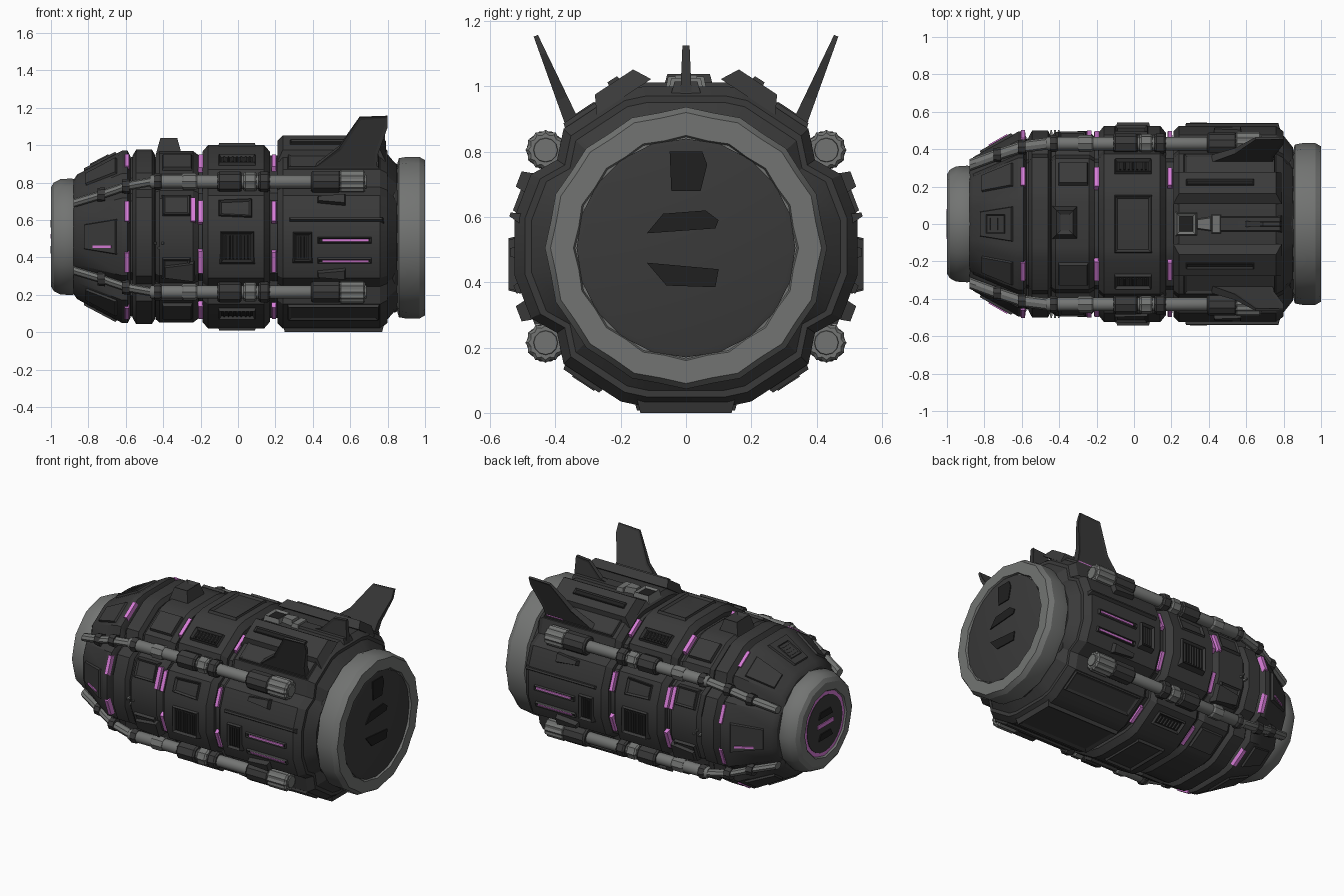
import bpy, bmesh
from math import cos, sin, pi, radians
from mathutils import Vector, Matrix

if "Cube" in bpy.data.objects:
    bpy.data.objects.remove(bpy.data.objects["Cube"])

def material(name, rgb):
    m = bpy.data.materials.new(name)
    m.use_nodes = True
    m.diffuse_color = (*rgb, 1)
    b = m.node_tree.nodes["Principled BSDF"]
    b.inputs["Base Color"].default_value = (*rgb, 1)
    b.inputs["Roughness"].default_value = 0.7
    return m

DARK = material("charcoal hull", (.042, .042, .042))
BLACK = material("black recess", (.014, .014, .014))
GREY = material("worn grey metal", (.17, .175, .17))
GLOW = material("violet light", (.68, .2, .68))
CZ = .51                      # height of the long axis

def finish(bm, name, mats, smooth=False):
    bmesh.ops.recalc_face_normals(bm, faces=bm.faces)
    me = bpy.data.meshes.new(name)
    bm.to_mesh(me)
    bm.free()
    for m in mats:
        me.materials.append(m)
    ob = bpy.data.objects.new(name, me)
    bpy.context.collection.objects.link(ob)
    if smooth:
        bpy.context.view_layer.objects.active = ob
        ob.select_set(True)
        bpy.ops.object.shade_smooth_by_angle(angle=radians(28))
        ob.select_set(False)
    return ob

def loft(name, rings, mat, smooth=False):
    """Skin a list of equal-length point rings and cap both ends."""
    bm = bmesh.new()
    rows = [[bm.verts.new(p) for p in r] for r in rings]
    n = len(rows[0])
    for a, b in zip(rows, rows[1:]):
        for i in range(n):
            j = (i + 1) % n
            bm.faces.new((a[i], a[j], b[j], b[i]))
    bm.faces.new(rows[0])
    bm.faces.new(rows[-1])
    return finish(bm, name, [mat], smooth)

def lathe(name, profile, mat, n=16, y=0, z=0, ripple=0, smooth=True):
    """Revolve (x, radius) points about the long axis; ripple alternates the radius."""
    def ring(x, r):
        return [(x, y + (r - ripple * (i % 2)) * cos(2 * pi * i / n),
                 CZ + z + (r - ripple * (i % 2)) * sin(2 * pi * i / n)) for i in range(n)]
    return loft(name, [ring(*p) for p in profile], mat, smooth)

# Hull cross-section: one quarter, mirrored, with a notch for the pipes
Q = [(.525, .09), (.475, .22), (.395, .265), (.375, .36), (.2, .475), (.13, .49)]
SECTION = (Q + [(-y, z) for y, z in reversed(Q)] + [(-y, -z) for y, z in Q]
           + [(y, -z) for y, z in reversed(Q)])
SEGMENTS = {
    "nose_cone": [(-.88, .62), (-.86, .68), (-.62, .94), (-.59, .94), (-.575, .88)],
    "front_band": [(-.565, .88), (-.545, .95), (-.46, .95), (-.445, .9)],
    "shoulder_band": [(-.44, .9), (-.42, .935), (-.24, .935), (-.21, .89)],
    "middle_band": [(-.19, .93), (-.16, 1), (.14, 1), (.17, .93)],
    "rear_body": [(.21, .94), (.24, 1), (.76, 1), (.8, .94)]}

def hull(name, stations):
    loft(name, [[(x, y * s, CZ + z * s) for y, z in SECTION] for x, s in stations], DARK, True)

for seg, stations in SEGMENTS.items():
    hull(seg, stations)
hull("inner_core", [(-.8, .6), (-.57, .87), (.8, .9), (.85, .78)])
STATIONS = [p for seg in SEGMENTS.values() for p in seg]

def scale_at(x):
    for (a, s), (b, t) in zip(STATIONS, STATIONS[1:]):
        if a <= x <= b:
            return s + (t - s) * (x - a) / (b - a)
    return .94

def frame(x, deg, s=None):
    """Matrix sitting on the hull skin: X along the ship, Z outwards."""
    d = Vector((cos(radians(deg)), sin(radians(deg))))
    for i, a in enumerate(SECTION):
        a, b = Vector(a), Vector(SECTION[(i + 1) % len(SECTION)])
        e = b - a
        n = Vector((e.y, -e.x)).normalized()
        if d.dot(n) <= 0:
            continue
        hit = d * (a.dot(n) / d.dot(n))
        if -.001 <= (hit - a).dot(e) / e.length_squared <= 1.001:
            break
    slope = 0 if s else (scale_at(x + .01) - scale_at(x - .01)) / .02
    s = s or scale_at(x)
    N = Vector((-slope * hit.dot(n), n.x, n.y)).normalized()
    X = (Vector((1, 0, 0)) - N * N.x).normalized()
    Y = N.cross(X)
    m = Matrix((X, Y, N)).transposed().to_4x4()
    m.translation = (x, hit.x * s, CZ + hit.y * s)
    return m

def plate(name, x0, x1, deg, w, h, mat=DARK, inset=0, inner=BLACK, depth=.015,
          taper=1, s=None, chamfer=.01):
    """Chamfered block on the hull, optionally with a sunken centre."""
    bm = bmesh.new()
    bmesh.ops.create_cube(bm, size=1)
    L = x1 - x0
    for v in bm.verts:
        top, fore = v.co.z > 0, v.co.x < 0
        c = min(chamfer, w * .3) if top else 0
        v.co = ((L / 2 - c) * (-1 if fore else 1),
                (w / 2 - c) * (1 if v.co.y > 0 else -1) * (taper if fore else 1),
                h if top else -.02)
    if inset:
        top = max(bm.faces, key=lambda f: f.calc_center_median().z)
        bmesh.ops.inset_individual(bm, faces=[top], thickness=inset)
        for v in top.verts:
            v.co.z -= depth
        top.material_index = 1
    bm.transform(frame((x0 + x1) / 2, deg, s))
    return finish(bm, name, [mat, inner])

def vent(name, x0, x1, deg, w, slats=6):
    plate(name + "_frame", x0, x1, deg, w, .018, inset=.014, depth=.016)
    step = (x1 - x0 - .05) / slats
    for i in range(slats):
        x = x0 + .025 + step * (i + .5)
        plate(name + "_slat", x - step * .28, x + step * .28, deg, w - .05, .014, chamfer=.003)

def pair(a):
    return (a, 180 - a)

def quad(a):
    return (a, 180 - a, -a, 180 + a)

# Violet light bars in the grooves
for a in quad(16) + quad(58):
    plate("cone_light", -.608, -.58, a, .12, .008, GLOW, s=.94, chamfer=.003)
    plate("front_groove_light", -.215, -.185, a, .13, .012, GLOW, s=.92, chamfer=.003)
    plate("rear_groove_light", .178, .205, a, .12, .01, GLOW, s=.93, chamfer=.003)
for a in pair(17):
    plate("shoulder_light", -.255, -.225, a, .14, .012, GLOW, s=.93, chamfer=.003)

# Nose cone armour
for a in (0, 90, 180, 270):
    plate("cone_panel", -.84, -.63, a, .2, .012, taper=.7)
for a in quad(55):
    plate("cone_corner_panel", -.83, -.63, a, .16, .012, taper=.7)
vent("nose_vent", -.8, -.67, 90, .12, 4)
for a in pair(-7):
    plate("nose_dash_light", -.78, -.66, a, .018, .018, GLOW, chamfer=.003)

# Shoulder details
for a in quad(20):
    plate("shoulder_block", -.41, -.25, a, .13, .018, inset=.015, inner=DARK, depth=.008)
for a in pair(-22):
    plate("shoulder_clamp", -.4, -.23, a, .12, .03, taper=.6)
for a in pair(-4):
    for dx, da in ((-.02, 0), (.02, 0), (0, 3)):
        plate("rivet", -.43 + dx, -.415 + dx, a + da, .015, .012, GREY, s=.935, chamfer=.003)
plate("top_box", -.44, -.3, 89, .18, .07, inset=.03, inner=DARK, depth=.012, s=.935, chamfer=.025)
for a in quad(56):
    plate("shoulder_corner", -.41, -.24, a, .15, .018)

# Middle band details
for a in pair(-6):
    vent("side_vent", -.1, .09, a, .18, 7)
for a in pair(17):
    plate("side_recess", -.11, .08, a, .12, .012, inset=.02, depth=.015, taper=.85)
for a in quad(53):
    vent("corner_vent", -.11, .1, a, .1, 7)
for a in (90, 270):
    plate("middle_hatch", -.11, .1, a, .32, .012, inset=.018, inner=DARK, depth=.012)

# Rear body details
for a in pair(-6):
    vent("rear_vent", .29, .4, a, .17, 4)
for a in pair(-2) + pair(-14):
    plate("slot_rail", .42, .72, a, .045, .014, inset=.008, depth=.008)
    plate("slot_light", .45, .7, a, .018, .012, GLOW, chamfer=.003)
for a in pair(10):
    plate("side_ridge", .27, .78, a, .03, .016)
for a in quad(22):
    plate("pipe_bracket", .42, .58, a, .07, .03, taper=.5)
for a in quad(-52):
    plate("corner_panel", .26, .76, a, .15, .014, inset=.02, inner=DARK, depth=.008)
for a in pair(67):
    plate("top_pad", .21, .79, a, .2, .035, s=1, chamfer=.03)
    plate("top_pad_groove", .27, .65, a, .055, .045, inset=.01, depth=.008)
for a in pair(55):
    plate("fin_light", .62, .74, a - 9, .02, .02, GLOW, chamfer=.003)
plate("keel_plate", .24, .78, 270, .3, .02, inset=.03, inner=DARK, depth=.01)

# Four outboard pipes with housings and ribbed nozzles
for sy in (1, -1):
    for sz in (1, -1):
        y, z = .43 * sy, .295 * sz
        def pipe(name, mat, r, x0, x1, n=12, ripple=0):
            lathe(name, [(x0, r * .85), (x0 + .01, r), (x1 - .01, r), (x1, r * .85)],
                  mat, n, y, z, ripple)
        path = [(-.88, .315, .18), (-.73, .37, .225), (-.6, .412, .27), (-.46, .43, .295)]
        loft("cone_strap", [[(px, sy * (py + .032 * cos(k * pi / 4)), CZ + sz * (pz + .024 * sin(k * pi / 4)))
                             for k in range(8)] for px, py, pz in path], GREY, True)
        for px, py, pz in path[1:3]:
            lathe("strap_clip", [(px - .02, .036), (px + .02, .04)], DARK, 8, py * sy, pz * sz, smooth=False)
        pipe("main_pipe", GREY, .036, -.47, .5)
        pipe("front_collar", DARK, .046, -.45, -.41, 8)
        pipe("pipe_joint", GREY, .046, -.3, -.22, 8)
        pipe("middle_housing", DARK, .055, -.11, .02, 8)
        pipe("ribbed_joint", GREY, .052, .03, .1, 16, .007)
        pipe("rear_collar", DARK, .055, .11, .17, 8)
        pipe("nozzle_housing", DARK, .06, .39, .55, 10)
        pipe("nozzle", GREY, .062, .54, .68, 24, .007)
        lathe("nozzle_cap", [(.67, .04), (.686, .036)], GREY, 12, y, z)

# Fins: tapered slabs with a sunken panel on each cheek
def fin(name, outline, foot, tip, t0, t1):
    bm = bmesh.new()
    foot, tip = Vector(foot), Vector(tip)
    d = (tip - foot).normalized()
    side = Vector((d.y, -d.x))
    sheets = []
    for sgn in (1, -1):
        vs = []
        for x, t in outline:
            p = foot.lerp(tip, t) + side * sgn * (t0 + (t1 - t0) * t) / 2
            vs.append(bm.verts.new((x, p.x, p.y)))
        sheets.append(vs)
    cheeks = [bm.faces.new(v) for v in sheets]
    for i in range(len(outline)):
        j = (i + 1) % len(outline)
        bm.faces.new((sheets[0][i], sheets[0][j], sheets[1][j], sheets[1][i]))
    bmesh.ops.recalc_face_normals(bm, faces=bm.faces)
    bmesh.ops.inset_individual(bm, faces=cheeks, thickness=.016, depth=-.003)
    finish(bm, name, [DARK])

FIN = [(.4, 0), (.54, .4), (.65, .98), (.8, 1), (.8, .8), (.75, .3), (.74, 0)]
for sy, label in ((1, "back"), (-1, "front")):
    fin(label + "_fin", FIN, (.345 * sy, .88), (.46 * sy, 1.155), .045, .014)
fin("centre_fin", [(.4, .1), (.6, .35), (.69, .95), (.78, 1), (.79, 0), (.4, 0)],
    (0, .97), (0, 1.125), .035, .022)
plate("fin_base", .44, .79, 90, .09, .015)
plate("turret_block", .22, .34, 90, .13, .03, GREY, inset=.02, depth=.01)
plate("turret_neck", .33, .42, 90, .085, .035, GREY, taper=.7)
plate("turret_tail", .41, .47, 90, .11, .025, GREY)

# Rear ring, collar and end disc
lathe("rear_collar_ring", [(.78, .4), (.84, .4), (.87, .38)], DARK, 24, z=-.005)
lathe("rear_ring", [(.85, .39), (.86, .425), (.9, .432), (.97, .432), (1, .415), (1, .345), (.985, .34)],
      GREY, 32, z=-.005, ripple=.01)
lathe("rear_disc", [(.95, .335), (.99, .335), (.994, .32)], DARK, 20, z=-.005)

def end_plate(name, x, outline, mat):
    loft(name, [[(x + dx, y, z) for y, z in outline] for dx in (-.006, .004)], mat)

end_plate("disc_hatch", .996, [(-.05, .8), (.05, .8), (.065, .76), (.045, .68), (-.045, .68)], BLACK)
end_plate("disc_upper_slot", .996, [(-.12, .55), (-.07, .61), (.06, .62), (.1, .59), (.09, .565)], BLACK)
end_plate("disc_lower_slot", .996, [(-.12, .46), (.1, .44), (.09, .385), (-.06, .39)], BLACK)

# Nose ring with lit rim and hub
lathe("nose_ring", [(-.85, .3), (-.89, .312), (-.95, .308), (-.985, .29), (-1, .265), (-1, .215), (-.985, .205)],
      GREY, 24, ripple=.008)
lathe("nose_rim_light", [(-.96, .205), (-.99, .205)], GLOW, 24)
lathe("nose_hub", [(-.96, .18), (-.993, .18), (-.996, .16)], DARK, 24)
end_plate("nose_hub_light", -.996, [(-.08, .5), (.08, .5), (.08, .525), (-.08, .525)], GLOW)
for k in (-1, 1):
    z = CZ + .07 * k
    end_plate("nose_hub_slot", -.996, [(-.07, z - .02), (.07, z - .02), (.05, z + .02), (-.05, z + .02)], BLACK)
